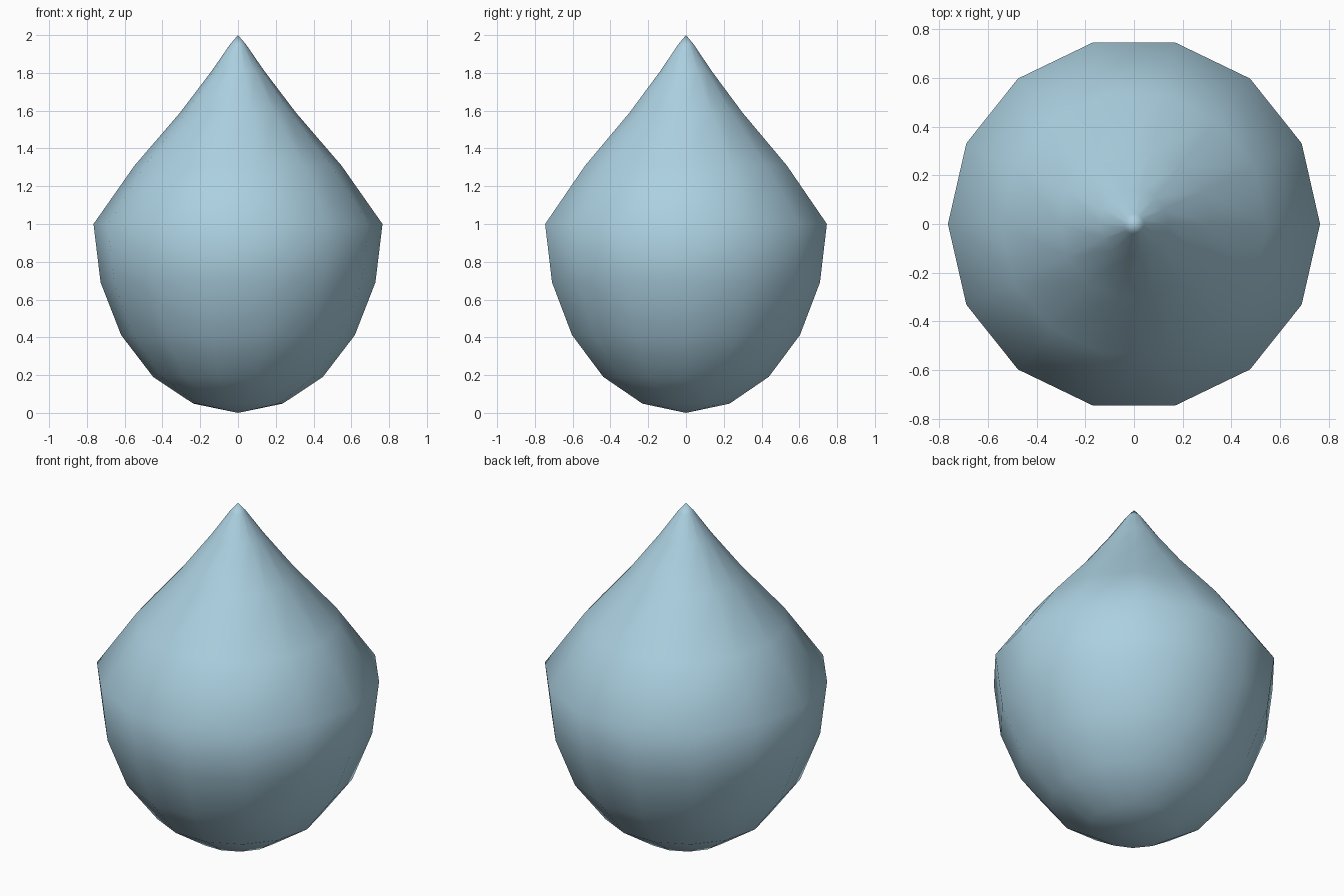
import bpy, bmesh, math
from mathutils import Matrix

if "Cube" in bpy.data.objects:
    bpy.data.objects.remove(bpy.data.objects["Cube"])

SIDES = 14
R = 0.765

# Half outline: round bowl below, tapering tip above
bowl = [(R * math.sin(math.radians(18 * i)), 1 - math.cos(math.radians(18 * i))) for i in range(6)]
tip = [(0.548, 1.309), (0.308, 1.588), (0.14, 1.809), (0.042, 1.951), (0, 2)]

# Spin the outline around the vertical axis
bm = bmesh.new()
verts = [bm.verts.new((r, 0, z)) for r, z in bowl + tip]
edges = [bm.edges.new(pair) for pair in zip(verts, verts[1:])]
bmesh.ops.spin(bm, geom=verts + edges, cent=(0, 0, 0), axis=(0, 0, 1),
               angle=math.tau, steps=SIDES, use_duplicate=False)
bmesh.ops.remove_doubles(bm, verts=bm.verts, dist=0.001)
bmesh.ops.recalc_face_normals(bm, faces=bm.faces)
for f in bm.faces:
    f.smooth = True

mesh = bpy.data.meshes.new("water_drop")
bm.to_mesh(mesh)
bm.free()

# Pale blue colour
blue = bpy.data.materials.new("pale blue")
blue.diffuse_color = (0.41, 0.63, 0.75, 1)
blue.use_nodes = True
blue.node_tree.nodes["Principled BSDF"].inputs["Base Color"].default_value = blue.diffuse_color
mesh.materials.append(blue)

drop = bpy.data.objects.new("water_drop", mesh)
bpy.context.collection.objects.link(drop)
